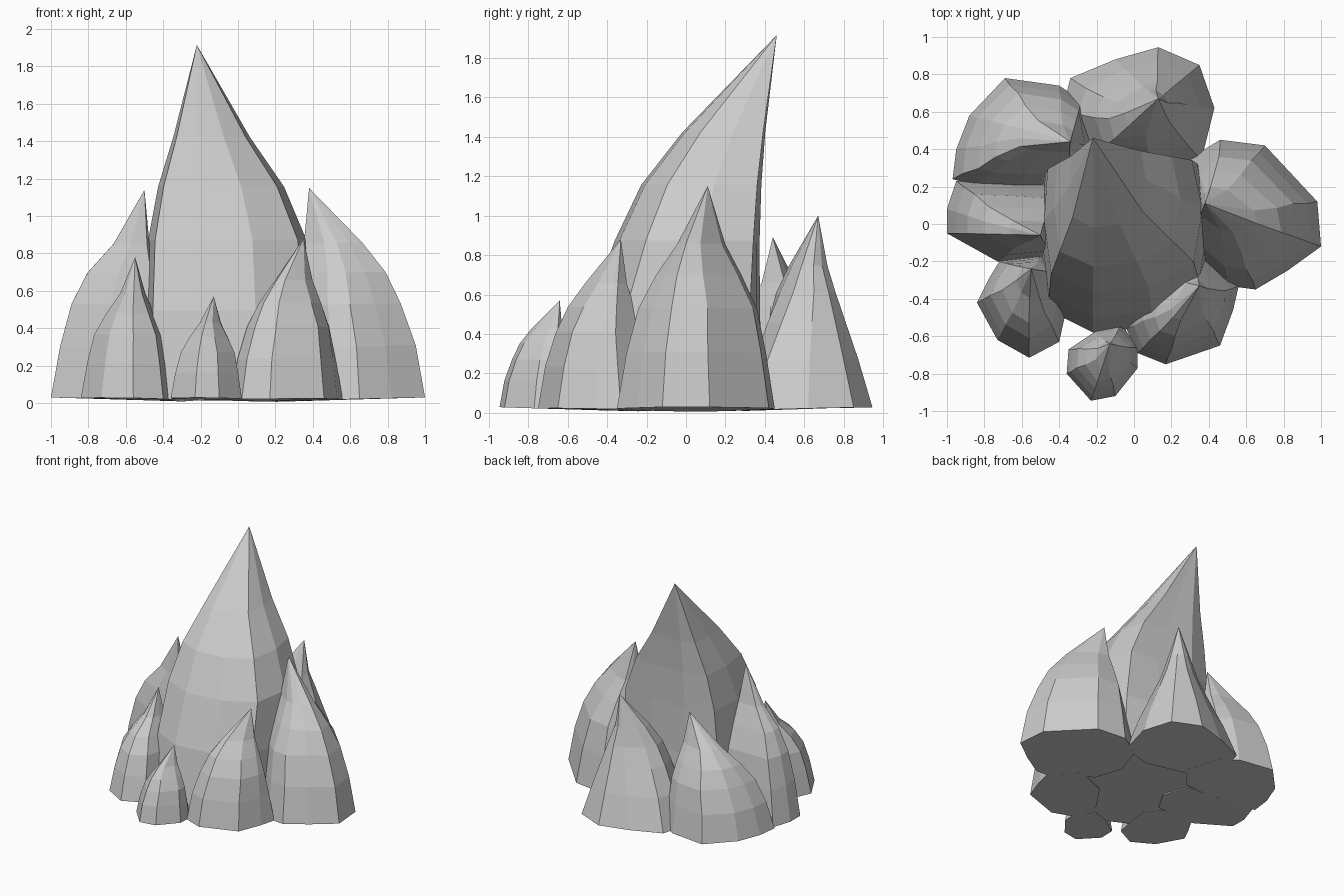
import bpy, bmesh
from mathutils import Vector

# Ring heights, then how far each ring still reaches from the tip:
# outward slope, inner face, and sideways
LEVELS = (0.0, 0.25, 0.45, 0.60, 0.74)
OUTER = (1.0, 0.92, 0.79, 0.66, 0.46)
SHARP_OUTER = (1.0, 0.90, 0.78, 0.61, 0.33)
INNER = (1.0, 0.72, 0.48, 0.30, 0.12)
SIDE = (1.0, 0.88, 0.75, 0.52, 0.27)
WIDE_SIDE = (1.0, 0.98, 0.93, 0.74, 0.45)
SLIM_SIDE = (1.0, 0.76, 0.52, 0.34, 0.22)


def rock(name, tip, outline, side=SIDE, hollow=0.0, lean=None, base=None, outer=OUTER):
    """Leaning faceted spire: base outline drawn up to an off-centre tip."""
    apex = Vector(tip)
    top = apex.xy
    pts = [Vector(p) for p in outline]
    centre = sum(pts, Vector((0, 0))) / len(pts)
    out = (Vector(lean) if lean else centre - top).normalized()
    across = Vector((-out.y, out.x))
    bm = bmesh.new()
    rings = []
    for t, fo, fi, fs in zip(LEVELS, outer, INNER, side):
        ring = []
        for p in pts:
            d = p - top
            u, v = d.dot(out), d.dot(across)
            u *= fo if u > 0 else fi
            # slight hollow on the steep inner face
            if d.dot(out) < 0.15:
                u += hollow * 4 * t * (1 - t)
            q = top + out * u + across * (v * fs)
            # undersides rise gently towards the outside
            low = 0.03 * min(1, p.length) if base is None else base
            ring.append(bm.verts.new((q.x, q.y, low + t * (apex.z - low))))
        rings.append(ring)
    n = len(pts)
    peak = bm.verts.new(apex)
    bm.faces.new(rings[0])
    for i in range(n):
        j = (i + 1) % n
        for a, b in zip(rings, rings[1:]):
            bm.faces.new((a[i], a[j], b[j], b[i]))
        bm.faces.new((rings[-1][i], rings[-1][j], peak))
    bmesh.ops.recalc_face_normals(bm, faces=bm.faces)
    mesh = bpy.data.meshes.new(name)
    bm.to_mesh(mesh)
    bm.free()
    obj = bpy.data.objects.new(name, mesh)
    bpy.context.collection.objects.link(obj)
    return obj


# Tall central spire, leaning to the back
rock("main_spire", (-0.22, 0.46, 1.915),
     [(-0.48, 0.25), (-0.50, -0.10), (-0.46, -0.46), (-0.22, -0.58), (0.10, -0.55),
      (0.36, -0.38), (0.41, -0.02), (0.35, 0.31), (0.08, 0.38), (-0.25, 0.40)],
     WIDE_SIDE, 0.04, (0, -1), 0.02)

# Ring of smaller rocks, anticlockwise from the right
rock("right_rock", (0.38, 0.11, 1.15),
     [(0.28, 0.34), (0.46, 0.45), (0.70, 0.42), (0.98, 0.12), (1.00, -0.12),
      (0.82, -0.25), (0.65, -0.35), (0.50, -0.33), (0.27, -0.12), (0.20, 0.10)])
rock("back_rock", (0.13, 0.67, 1.0),
     [(0.35, 0.85), (0.13, 0.945), (-0.10, 0.88), (-0.34, 0.78), (-0.38, 0.62),
      (-0.24, 0.36), (0.12, 0.28), (0.36, 0.34), (0.43, 0.62)],
     SLIM_SIDE, 0.0, (-0.7, -0.7))
rock("back_left_rock", (-0.34, 0.44, 0.89),
     [(-0.69, 0.78), (-0.40, 0.74), (-0.28, 0.66), (-0.18, 0.40), (-0.32, 0.22),
      (-0.65, 0.20), (-0.86, 0.21), (-0.97, 0.24), (-0.95, 0.40), (-0.88, 0.58)],
     SIDE, 0.0, (-0.9, 0.25))
rock("left_rock", (-0.50, -0.06, 1.14),
     [(-0.95, 0.23), (-0.70, 0.22), (-0.36, 0.20), (-0.28, 0.0), (-0.38, -0.17),
      (-0.73, -0.20), (-1.00, -0.05), (-1.00, 0.08)],
     SIDE, 0.0, (-1, 0.05), None, SHARP_OUTER)
rock("front_left_rock", (-0.55, -0.24, 0.78),
     [(-0.72, -0.20), (-0.50, -0.16), (-0.34, -0.27), (-0.36, -0.45), (-0.40, -0.63),
      (-0.56, -0.715), (-0.73, -0.62), (-0.84, -0.42), (-0.78, -0.30)],
     outer=SHARP_OUTER)
rock("front_rock", (-0.13, -0.64, 0.57),
     [(-0.35, -0.67), (-0.20, -0.57), (-0.07, -0.53), (0.02, -0.66), (0.02, -0.77),
      (-0.10, -0.92), (-0.23, -0.945), (-0.36, -0.80)])
rock("front_right_rock", (0.35, -0.33, 0.88),
     [(-0.02, -0.46), (-0.04, -0.56), (0.02, -0.69), (0.17, -0.75), (0.46, -0.65),
      (0.53, -0.46), (0.56, -0.33), (0.38, -0.14), (0.13, -0.24)])
